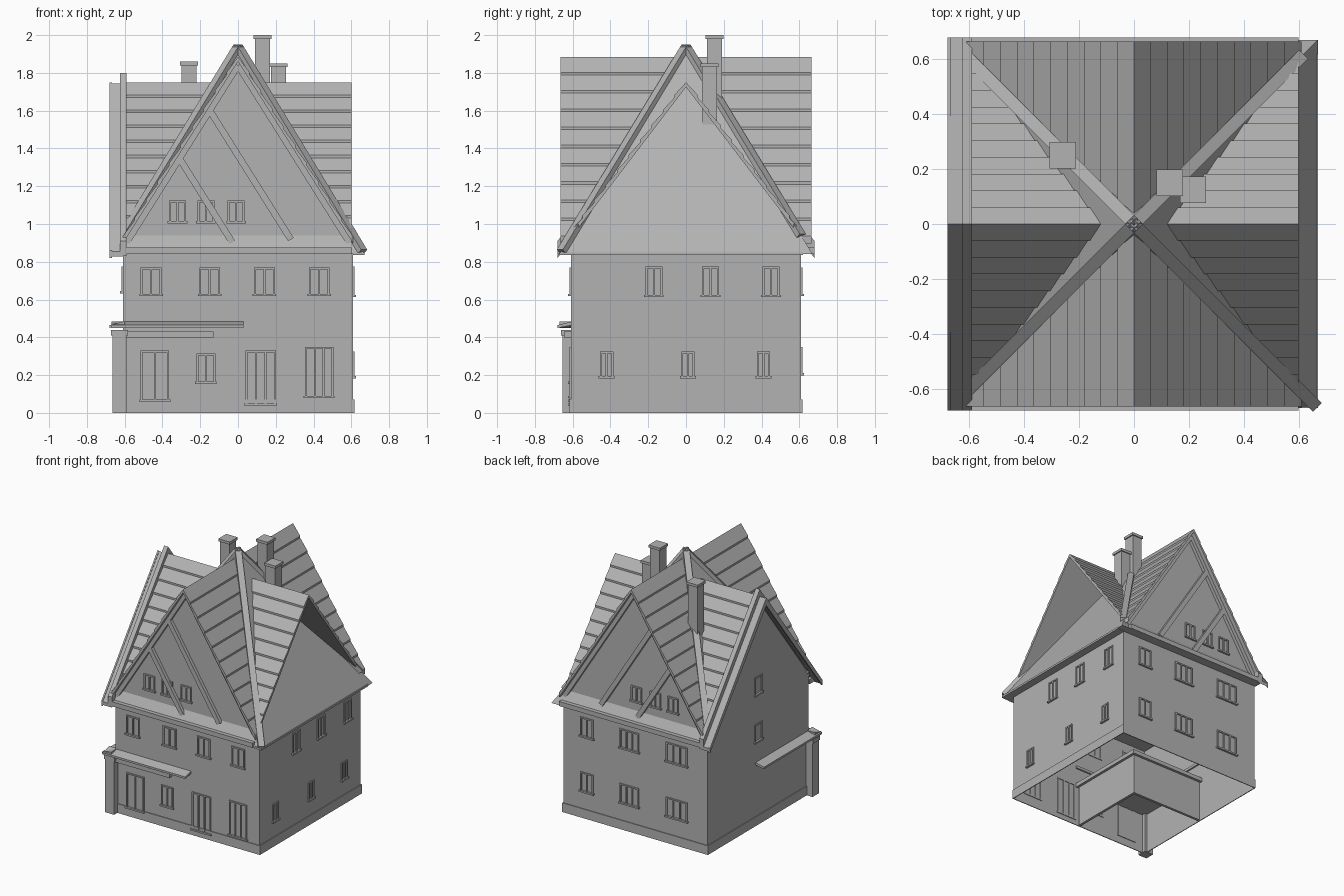
import bpy, bmesh, math
from mathutils import Vector, Matrix

cube = bpy.data.objects.get("Cube")
if cube:
    bpy.data.objects.remove(cube)

stone = bpy.data.materials.new("light_grey")
stone.use_nodes = True
GREY = (0.45, 0.45, 0.45, 1)
stone.diffuse_color = GREY
stone.node_tree.nodes["Principled BSDF"].inputs["Base Color"].default_value = GREY


def finish(name, bm):
    bmesh.ops.recalc_face_normals(bm, faces=bm.faces)
    mesh = bpy.data.meshes.new(name)
    bm.to_mesh(mesh)
    bm.free()
    mesh.materials.append(stone)
    ob = bpy.data.objects.new(name, mesh)
    bpy.context.scene.collection.objects.link(ob)
    return ob


def add_box(bm, x0, x1, y0, y1, z0, z1):
    m = Matrix.Translation(((x0 + x1) / 2, (y0 + y1) / 2, (z0 + z1) / 2))
    m = m @ Matrix.Diagonal((x1 - x0, y1 - y0, z1 - z0, 1))
    return bmesh.ops.create_cube(bm, size=1, matrix=m)["verts"]


def boxes(name, *items):
    bm = bmesh.new()
    for b in items:
        add_box(bm, *b)
    return finish(name, bm)


def prism(name, pts, axis, a, b):
    """Extrude a (u, z) outline along x or y from a to b."""
    bm = bmesh.new()
    put = (lambda u, z: (a, u, z)) if axis == "x" else (lambda u, z: (u, a, z))
    face = bm.faces.new([bm.verts.new(put(u, z)) for u, z in pts])
    new = bmesh.ops.extrude_face_region(bm, geom=[face])["geom"]
    shift = Vector((b - a, 0, 0)) if axis == "x" else Vector((0, b - a, 0))
    bmesh.ops.translate(bm, vec=shift, verts=[v for v in new if isinstance(v, bmesh.types.BMVert)])
    return finish(name, bm)


def beam(bm, p, q, wide, deep, out):
    """Box from p to q, its deep side turned towards out."""
    p, q = Vector(p), Vector(q)
    d = (q - p).normalized()
    side = d.cross(Vector(out)).normalized()
    up = side.cross(d)
    rot = Matrix((side, up, d)).transposed().to_4x4()
    m = Matrix.Translation((p + q) / 2) @ rot @ Matrix.Diagonal((wide, deep, (q - p).length, 1))
    bmesh.ops.create_cube(bm, size=1, matrix=m)


def tiled_roof(name, axis, ridge, slope, half, a, b, courses=10, lap=0.014, thick=0.025):
    """Two slopes with lapped courses."""
    side = [(0, ridge)]
    for i in range(1, courses + 1):
        u = half * i / courses
        side.append((u, ridge - slope * u + lap))
        if i < courses:
            side.append((u, ridge - slope * u))
    low = ridge - slope * half - thick
    pts = [(-u, z) for u, z in reversed(side[1:])] + side
    pts += [(half, low), (0, ridge - thick), (-half, low)]
    return prism(name, pts, axis, a, b)


# Walls: open underneath, with a plinth around the foot
W, EAVE, APEX, OUT = 0.61, 0.84, 1.95, 0.67
bm = bmesh.new()
add_box(bm, -W, W, -W, W, 0, EAVE)
bmesh.ops.delete(bm, geom=[f for f in bm.faces if f.calc_center_median().z < 0.01], context="FACES_ONLY")
finish("walls", bm)
P = W + 0.006
boxes("plinth", (-P, P, -P, -W, 0, 0.07), (-P, P, W, P, 0, 0.07),
      (-P, -W, -P, P, 0, 0.07), (W, P, -P, P, 0, 0.07))
boxes("inner_room", (-0.01, 0.01, -0.6, 0.01, 0, 0.31), (-0.6, 0.01, -0.01, 0.01, 0, 0.31),
      (-0.61, 0.03, -0.61, 0.03, 0.31, 0.34))

# Hipped core of the roof, trimmed flush with the right wall
bm = bmesh.new()
base = [bm.verts.new((sx * OUT, sy * OUT, EAVE)) for sx, sy in ((-1, -1), (1, -1), (1, 1), (-1, 1))]
top = bm.verts.new((0, 0, APEX))
bm.faces.new(base)
for i in range(4):
    bm.faces.new((base[i], base[(i + 1) % 4], top))
bmesh.ops.bisect_plane(bm, geom=bm.verts[:] + bm.edges[:] + bm.faces[:],
                       plane_co=(-0.6, 0, 0), plane_no=(-1, 0, 0), clear_outer=True)
finish("roof_core", bm)

# Crossing tiled roofs
tiled_roof("main_roof", "y", 1.885, 1.58, 0.61, -0.665, 0.665)
tiled_roof("cross_roof", "x", 1.75, 1.31, 0.61, -0.6, 0.6)
tiled_roof("cross_roof_overhang", "x", 1.745, 1.31, 0.68, -0.675, -0.61, 1, 0)

# Hip beams
bm = bmesh.new()
for sx in (-1, 1):
    for sy in (-1, 1):
        reach = 0.66 if (sx, sy) == (1, -1) else 0.61
        foot = (sx * reach, sy * reach, APEX - reach * 1.66)
        beam(bm, foot, (0, 0, APEX - 0.01), 0.045, 0.03, (sx, sy, 1))
finish("hip_beams", bm)

# Right gable with its raised verge
prism("right_gable", [(-W, EAVE), (W, EAVE), (W, 0.93), (0, 1.73), (-W, 0.93)], "x", -W, -0.58)
prism("right_verge", [(-0.68, 0.91), (0, 1.80), (0.68, 0.91), (0.68, 0.83), (0, 1.71), (-0.68, 0.83)],
      "x", -0.625, -0.59)
prism("right_barge_board", [(-0.68, 0.86), (0, 1.75), (0.68, 0.86), (0.68, 0.82), (0, 1.69), (-0.68, 0.82)],
      "x", -0.68, -0.668)

# Front and back gables with slanting timbers
for sy, end in ((-1, "front"), (1, "back")):
    prism(end + "_gable", [(-0.6, EAVE), (0.6, EAVE), (0.6, 0.92), (0, 1.865), (-0.6, 0.92)],
          "y", sy * 0.57, sy * W)
    bm = bmesh.new()
    y = sy * (W + 0.01)
    for x0, x1 in ((0, -0.59), (0, 0.59), (-0.15, 0.28), (-0.31, -0.03)):
        z0 = 1.84 - 1.59 * abs(x0)
        beam(bm, (x0, y, z0), (x1, y, z0 - 1.59 * abs(x1 - x0)), 0.035, 0.03, (0, sy, 0))
    finish(end + "_gable_timbers", bm)
    boxes(end + "_eave", (-0.62, 0.6, min(sy * W, sy * 0.68), max(sy * W, sy * 0.68), 0.84, 0.875))
boxes("left_eave", (W, 0.67, -0.67, 0.62, 0.835, 0.85))


# Windows and doors: raised frames with bars, placed by wall
def frames(name, wall, items):
    bm = bmesh.new()
    for c, z, w, h, panes in items:
        bars = [(c - w / 2 - 0.012, c + w / 2 + 0.012, z - h / 2 - 0.012, z - h / 2, 0.015),
                (c - w / 2, c + w / 2, z + h / 2 - 0.01, z + h / 2, 0.008)]
        for i in range(panes + 1):
            x = c - w / 2 + w * i / panes
            bars.append((x - 0.005, x + 0.005, z - h / 2, z + h / 2, 0.008))
        for u0, u1, z0, z1, d in bars:
            lo, hi = (W - 0.005, W + d) if wall[1] == "+" else (-W - d, -W + 0.005)
            if wall[0] == "x":
                add_box(bm, lo, hi, u0, u1, z0, z1)
            else:
                add_box(bm, u0, u1, lo, hi, z0, z1)
    finish(name, bm)


gable_row = [(c, 1.07, 0.08, 0.11, 2) for c in (-0.32, -0.17, -0.01)]
frames("front_windows", "y-", gable_row + [(c, 0.7, 0.1, 0.14, 2) for c in (-0.46, -0.15, 0.14, 0.43)]
       + [(-0.17, 0.24, 0.09, 0.15, 2)])
frames("front_doors", "y-", [(-0.44, 0.2, 0.14, 0.26, 2), (0.12, 0.19, 0.15, 0.28, 3), (0.43, 0.22, 0.14, 0.26, 3)])
back = [(c, z, w, 0.14, n) for z in (0.7, 0.28) for c, w, n in ((0.41, 0.1, 2), (0.05, 0.15, 3), (-0.35, 0.17, 3))]
frames("back_windows", "y+", gable_row + back)
frames("left_windows", "x+", [(c, 0.7, 0.08, 0.15, 2) for c in (-0.17, 0.13, 0.45)]
       + [(c, 0.26, 0.06, 0.13, 2) for c in (-0.42, 0.01, 0.41)])
frames("right_windows", "x-", [(0, z, 0.08, 0.13, 1) for z in (1.07, 0.71)])

# Chimneys with caps
for name, x, y, z in (("tall", 0.13, 0.15, 2.0), ("low", 0.215, 0.125, 1.85), ("right", -0.26, 0.25, 1.86)):
    boxes(name + "_chimney", (x - 0.04, x + 0.04, y - 0.04, y + 0.04, 1.4, z),
          (x - 0.048, x + 0.048, y - 0.048, y + 0.048, z - 0.02, z))

# Corner porch: pillar, rail and sloping canopies
boxes("porch_pillar", (-0.665, -0.59, -0.655, -0.58, 0, 0.42), (-0.672, -0.582, -0.662, -0.575, 0.41, 0.44))
boxes("porch_rail", (-0.66, -0.13, -0.645, -W, 0.4, 0.43))
section = [(-0.6, 0.465), (-0.68, 0.45), (-0.68, 0.465), (-0.6, 0.485)]
prism("front_canopy", section, "x", -0.67, 0.03)
prism("right_canopy", section, "y", -0.67, 0.03)
